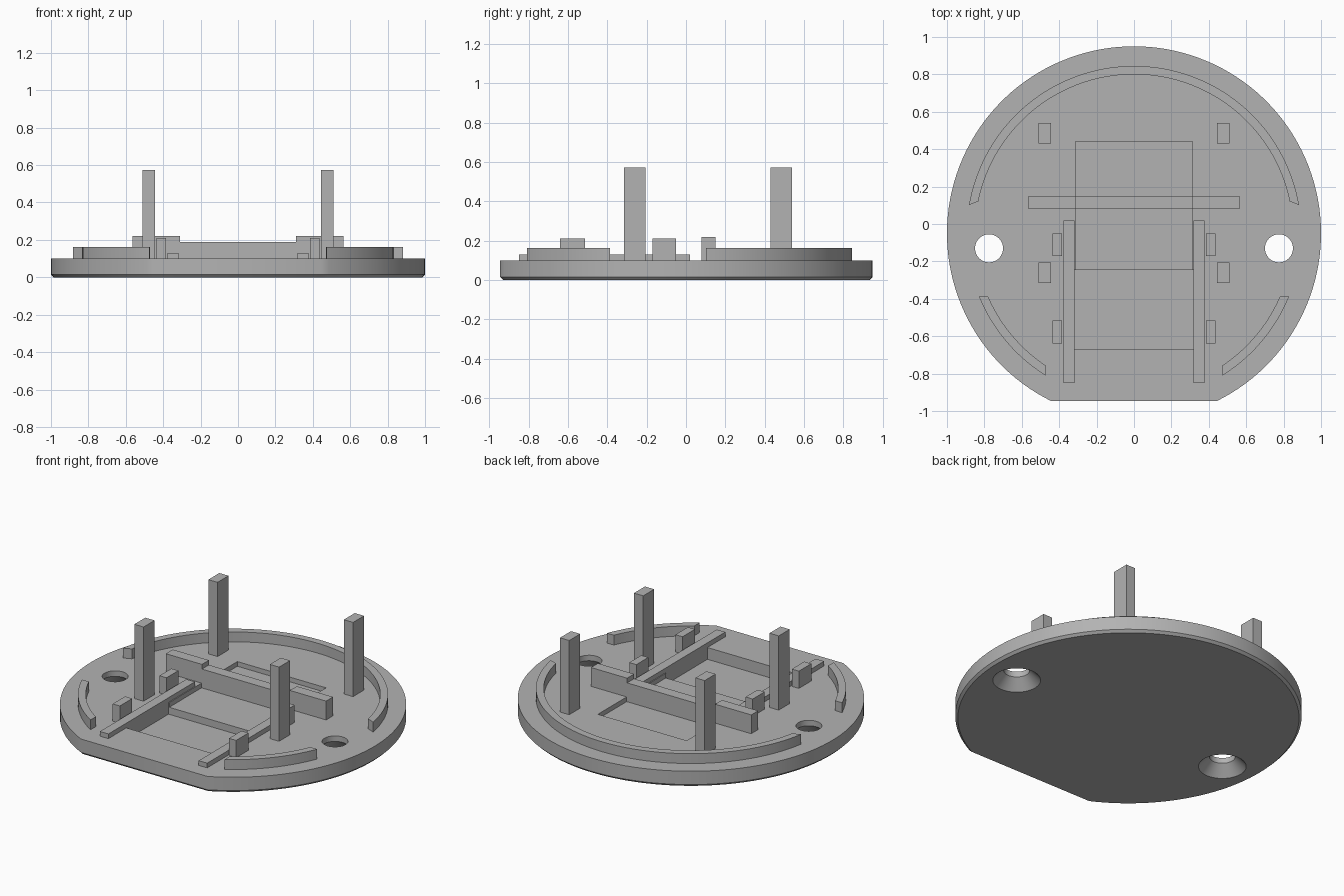
import bpy, bmesh
from math import sin, cos, asin, pi, radians

cube = bpy.data.objects.get("Cube")
if cube:
    bpy.data.objects.remove(cube, do_unlink=True)

GREY = (0.45, 0.45, 0.45, 1)
mat = bpy.data.materials.new("plain grey")
mat.use_nodes = True
mat.diffuse_color = GREY
mat.node_tree.nodes["Principled BSDF"].inputs["Base Color"].default_value = GREY

CY = -0.05      # centre of the disc in y
TOP = 0.1       # top of the base plate
FLOOR = 0.07    # shallow pocket floor


def finish(name, bm, smooth=False):
    bmesh.ops.recalc_face_normals(bm, faces=bm.faces)
    mesh = bpy.data.meshes.new(name)
    bm.to_mesh(mesh)
    bm.free()
    mesh.materials.append(mat)
    obj = bpy.data.objects.new(name, mesh)
    bpy.context.collection.objects.link(obj)
    if smooth:
        shade(obj)
    return obj


def activate(obj):
    bpy.ops.object.select_all(action='DESELECT')
    obj.select_set(True)
    bpy.context.view_layer.objects.active = obj


def shade(obj):
    activate(obj)
    bpy.ops.object.shade_smooth_by_angle(angle=radians(30))


def loft(name, rings, smooth=False):
    """Solid skinned through matching closed outlines."""
    bm = bmesh.new()
    loops = [[bm.verts.new(p) for p in ring] for ring in rings]
    n = len(loops[0])
    for a, b in zip(loops, loops[1:]):
        for i in range(n):
            j = (i + 1) % n
            bm.faces.new((a[i], a[j], b[j], b[i]))
    bm.faces.new(loops[0][::-1])
    bm.faces.new(loops[-1])
    return finish(name, bm, smooth)


def box(name, x0, x1, y0, y1, z0, z1):
    outline = [(x0, y0), (x1, y0), (x1, y1), (x0, y1)]
    return loft(name, [[(x, y, z) for x, y in outline] for z in (z0, z1)])


def circle(x, y, r, z, n=48):
    return [(x + r * cos(2 * pi * i / n), y + r * sin(2 * pi * i / n), z) for i in range(n)]


def arc(r, a0, a1, n):
    return [(r * cos(a0 + (a1 - a0) * i / n), CY + r * sin(a0 + (a1 - a0) * i / n))
            for i in range(n + 1)]


def curved_wall(name, outer, inner, n):
    """Low wall along an arc; outer and inner are (start, end) in degrees."""
    outline = arc(0.895, *map(radians, outer), n) + arc(0.85, *map(radians, inner), n)[::-1]
    return loft(name, [[(x, y, z) for x, y in outline] for z in (TOP - 0.01, 0.163)], True)


def cut(obj, cutter):
    mod = obj.modifiers.new("cut", 'BOOLEAN')
    mod.operation = 'DIFFERENCE'
    mod.solver = 'EXACT'
    mod.object = cutter
    activate(obj)
    bpy.ops.object.modifier_apply(modifier=mod.name)
    bpy.data.objects.remove(cutter, do_unlink=True)


# Base plate: disc with a flat front and a chamfered bottom edge
def plate_ring(inset, z):
    r = 1 - inset
    a = asin((0.895 - inset) / r)
    return [(x, y, z) for x, y in arc(r, -a, pi + a, 120)]


plate = loft("base_plate", [plate_ring(0.015, 0), plate_ring(0, 0.015), plate_ring(0, TOP)])

# Stepped pocket in the plate
cut(plate, box("pocket_cutter", -0.313, 0.313, -0.3, 0.44, FLOOR, 0.3))
cut(plate, box("deep_pocket_cutter", -0.318, 0.318, -0.67, -0.245, 0.025, 0.3))

# Countersunk screw holes
for x in (-0.775, 0.775):
    steps = [(0.147, -0.01), (0.138, 0), (0.075, 0.065), (0.075, 0.2)]
    cut(plate, loft("hole_cutter", [circle(x, -0.13, r, z) for r, z in steps]))
shade(plate)

# Crossbar with its middle dropped into the pocket
box("crossbar_middle", -0.313, 0.313, 0.08, 0.15, FLOOR - 0.01, 0.19)

# Curved walls around the rim
curved_wall("back_wall", (9.7, 170.3), (11.6, 168.4), 80)

# Parts mirrored left and right
for side, s in (("left", 1), ("right", -1)):
    def pair(name, x0, x1, y0, y1, z1):
        lo, hi = sorted((s * x0, s * x1))
        return box(side + "_" + name, lo, hi, y0, y1, TOP - 0.01, z1)

    pair("crossbar_end", 0.31, 0.565, 0.08, 0.15, 0.22)
    pair("rail", 0.318, 0.378, -0.85, 0.02, 0.13)
    pair("front_post", 0.445, 0.51, -0.315, -0.205, 0.573)
    pair("back_post", 0.445, 0.51, 0.43, 0.54, 0.573)
    pair("front_block", 0.385, 0.435, -0.64, -0.515, 0.21)
    pair("back_block", 0.385, 0.435, -0.17, -0.05, 0.21)
    outer, inner = (-58.1, -22.1), (-56.3, -23.4)
    if s < 0:
        outer, inner = [tuple(180 - a for a in t) for t in (outer, inner)]
    curved_wall(side + "_front_wall", outer, inner, 20)
